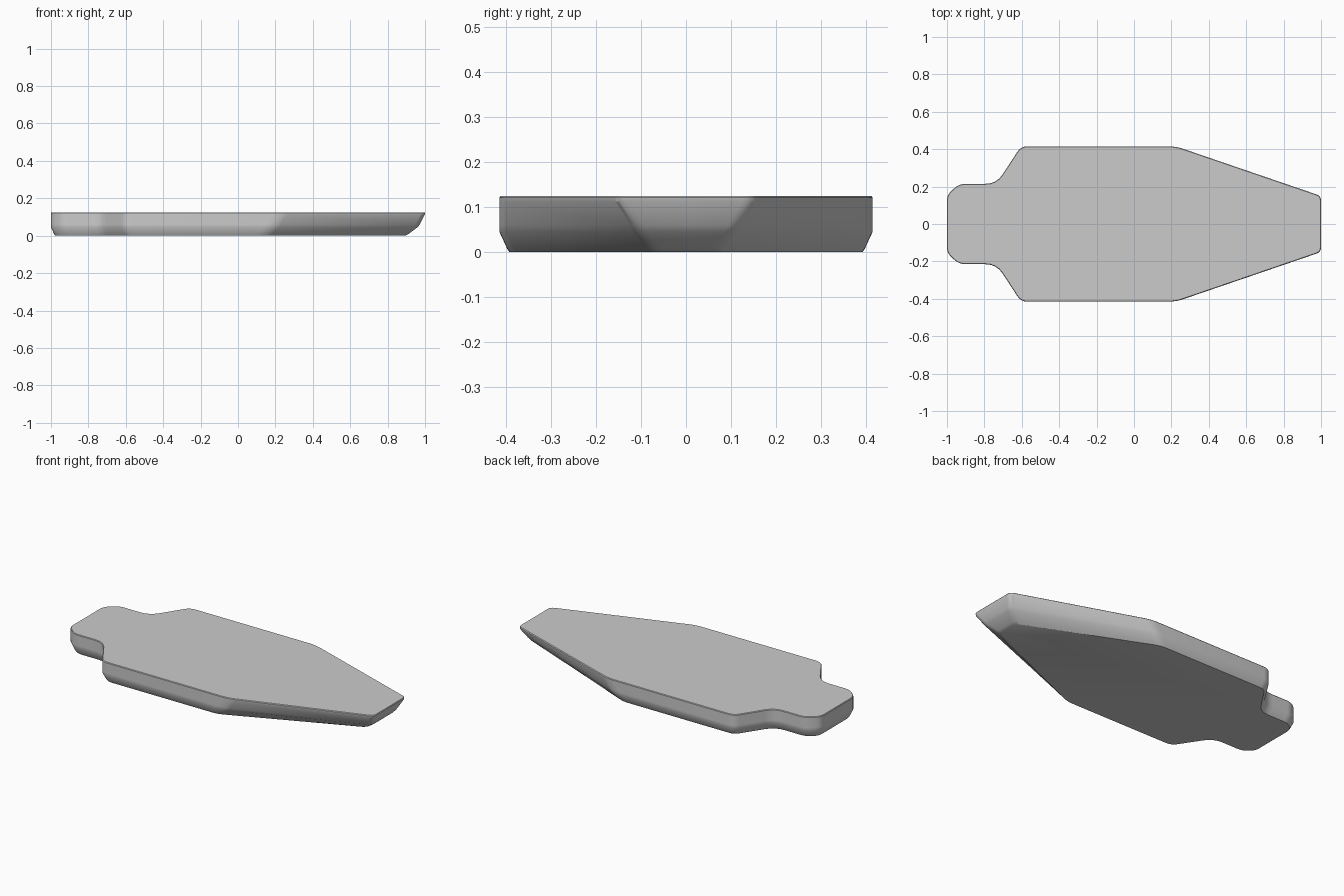
import bpy, bmesh
from mathutils import Vector

if "Cube" in bpy.data.objects:
    bpy.data.objects.remove(bpy.data.objects["Cube"])


def rounded(points, radii, steps=4):
    """Round each corner of an open half outline with a small curve."""
    out = [points[0]]
    for i in range(1, len(points) - 1):
        a, p, b = (Vector(points[k]) for k in (i - 1, i, i + 1))
        r = radii[i - 1]
        s, e = p + (a - p).normalized() * r, p + (b - p).normalized() * r
        for k in range(steps + 1):
            t = k / steps
            out.append(tuple(s * (1 - t) ** 2 + p * 2 * t * (1 - t) + e * t * t))
    out.append(points[-1])
    return out


def outline(inset, shoulder_x, tip_x, tip_y):
    """Closed hull outline: rounded tail, wide body, tapered nose."""
    i = inset
    half = [(-1 + i, 0), (-1 + i, 0.155 - i * 0.4), (-0.935 + i * 0.4, 0.215 - i),
            (-0.735 + i * 0.5, 0.215 - i), (-0.605 + i * 0.6, 0.415 - i),
            (shoulder_x, 0.415 - i), (tip_x, tip_y), (tip_x, 0)]
    half = rounded(half, [0.03, 0.035, 0.06, 0.035, 0.04, 0.025])
    upper = half[1:-1]
    return [half[0]] + upper + [half[-1]] + [(x, -y) for x, y in reversed(upper)]


# z, inset, shoulder x, nose x, nose half width
levels = [
    (0.000, 0.022, 0.140, 0.895, 0.070),
    (0.008, 0.017, 0.145, 0.910, 0.078),
    (0.045, 0.000, 0.180, 0.960, 0.110),
    (0.060, 0.000, 0.190, 0.972, 0.118),
    (0.112, 0.000, 0.225, 0.998, 0.150),
    (0.121, 0.000, 0.225, 1.000, 0.150),
    (0.125, 0.003, 0.222, 0.997, 0.147),
]

# Hull plate lofted through the levels
bm = bmesh.new()
rings = [[bm.verts.new((x, y, z)) for x, y in outline(*p)] for z, *p in levels]
for lo, hi in zip(rings, rings[1:]):
    n = len(lo)
    for k in range(n):
        bm.faces.new((lo[k], lo[(k + 1) % n], hi[(k + 1) % n], hi[k]))
bm.faces.new(rings[0])
bm.faces.new(rings[-1])
bmesh.ops.recalc_face_normals(bm, faces=bm.faces)

mesh = bpy.data.meshes.new("hull_plate")
bm.to_mesh(mesh)
bm.free()
hull = bpy.data.objects.new("hull_plate", mesh)
bpy.context.collection.objects.link(hull)
bpy.context.view_layer.objects.active = hull
hull.select_set(True)
bpy.ops.object.shade_smooth_by_angle(angle=0.5)
